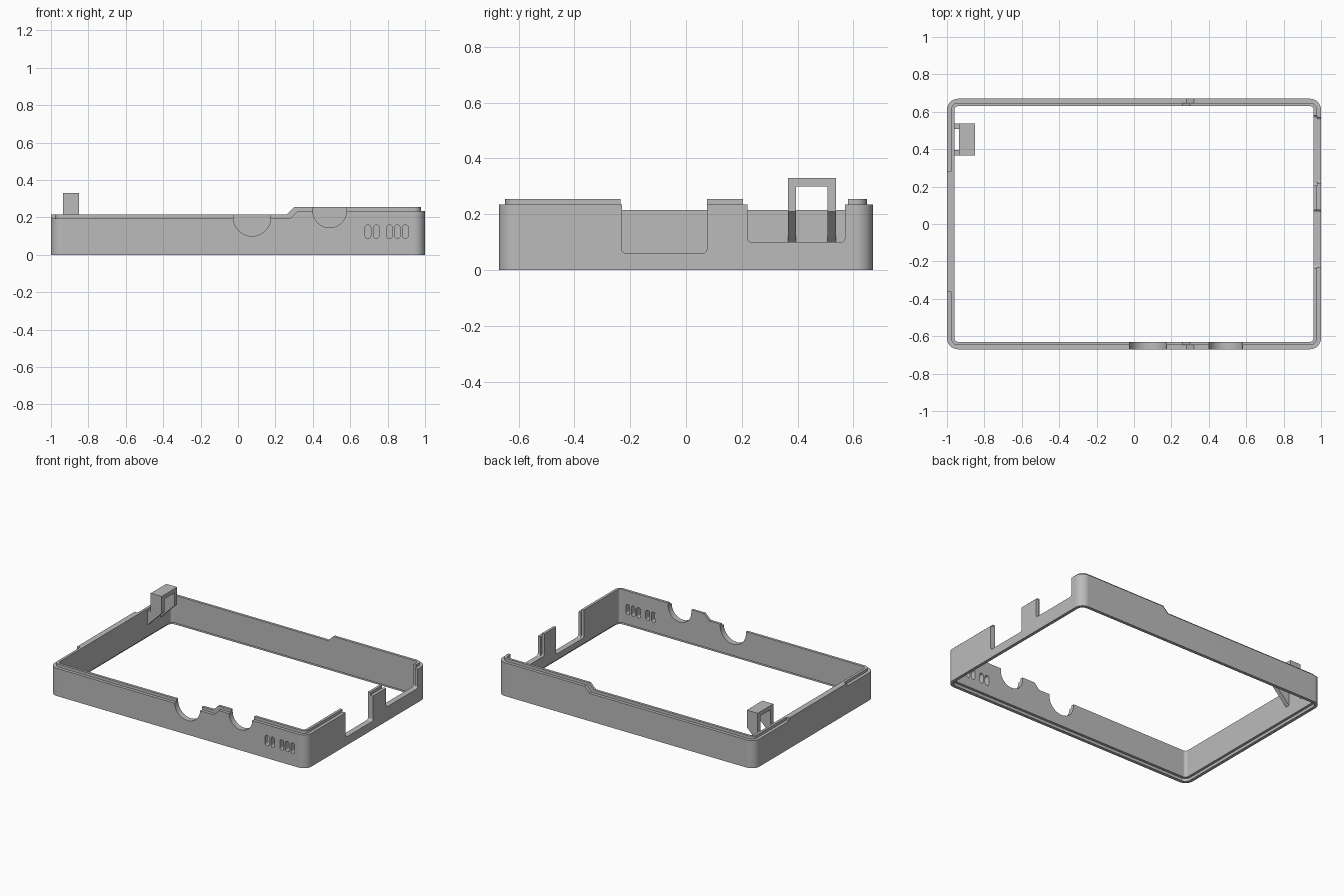
import bpy, bmesh, math

cube = bpy.data.objects.get("Cube")
if cube:
    bpy.data.objects.remove(cube)

grey = bpy.data.materials.new("matte grey")
grey.use_nodes = True
tone = (0.5, 0.5, 0.5, 1)
grey.diffuse_color = tone
grey.node_tree.nodes["Principled BSDF"].inputs["Base Color"].default_value = tone

# Half length, half width and corner radius of the frame
HX, HY, R = 1.0, 0.67, 0.06
STEP, WALL = 0.022, 0.04


def rounded(u0, v0, u1, v1, r, segments=8):
    """Counter-clockwise outline of a rounded rectangle."""
    corners = [(u1 - r, v1 - r), (u0 + r, v1 - r), (u0 + r, v0 + r), (u1 - r, v0 + r)]
    points = []
    for i, (cu, cv) in enumerate(corners):
        for k in range(segments + 1):
            a = (i + k / segments) * math.pi / 2
            points.append((cu + r * math.cos(a), cv + r * math.sin(a)))
    return points


def finish(name, bm):
    bmesh.ops.remove_doubles(bm, verts=bm.verts, dist=1e-5)
    bmesh.ops.recalc_face_normals(bm, faces=bm.faces)
    mesh = bpy.data.meshes.new(name)
    bm.to_mesh(mesh)
    bm.free()
    mesh.materials.append(grey)
    obj = bpy.data.objects.new(name, mesh)
    bpy.context.collection.objects.link(obj)
    return obj


def prism(name, points, axis, lo, hi):
    """Extrude an outline along x, y or z."""
    place = {"x": lambda u, v, w: (w, u, v),
             "y": lambda u, v, w: (u, w, v),
             "z": lambda u, v, w: (u, v, w)}[axis]
    bm = bmesh.new()
    a = [bm.verts.new(place(u, v, lo)) for u, v in points]
    b = [bm.verts.new(place(u, v, hi)) for u, v in points]
    bm.faces.new(a)
    bm.faces.new(b)
    for i in range(len(a)):
        j = (i + 1) % len(a)
        bm.faces.new((a[i], a[j], b[j], b[i]))
    return finish(name, bm)


def box(name, x, y, z):
    return prism(name, [(x[0], z[0]), (x[1], z[0]), (x[1], z[1]), (x[0], z[1])], "y", *y)


def ring(name, outer_inset, inner_inset, z0, z1):
    """Rounded rectangular tube between two insets."""
    bm = bmesh.new()
    loops = []
    for inset, z in ((outer_inset, z0), (outer_inset, z1), (inner_inset, z1), (inner_inset, z0)):
        outline = rounded(inset - HX, inset - HY, HX - inset, HY - inset, R - inset)
        loops.append([bm.verts.new((x, y, z)) for x, y in outline])
    n = len(loops[0])
    for k in range(4):
        a, b = loops[k], loops[(k + 1) % 4]
        for i in range(n):
            j = (i + 1) % n
            bm.faces.new((a[i], a[j], b[j], b[i]))
    return finish(name, bm)


def select(obj):
    bpy.ops.object.select_all(action="DESELECT")
    obj.select_set(True)
    bpy.context.view_layer.objects.active = obj


def cut(obj, cutter):
    mod = obj.modifiers.new("cut", "BOOLEAN")
    mod.operation = "DIFFERENCE"
    mod.solver = "EXACT"
    mod.object = cutter
    select(obj)
    bpy.ops.object.modifier_apply(modifier=mod.name)
    bpy.data.objects.remove(cutter)


def smooth(obj):
    select(obj)
    bpy.ops.object.shade_smooth_by_angle(angle=math.radians(30))
    mod = obj.modifiers.new("even shading", "WEIGHTED_NORMAL")
    mod.keep_sharp = True


def cut_openings(obj, top, ramp, windows):
    # Lowered top edge on the long low section, with a short ramp
    low = top - 0.04
    cut(obj, prism("cutter", [(-1.2, low), (ramp[0], low), (ramp[1], top),
                              (ramp[1], 0.5), (-1.2, 0.5)], "y", -1, 1))
    # Side windows
    for y0, y1, z in windows:
        cut(obj, prism("cutter", rounded(y0, z, y1, 0.5, 0.015, 4), "x", 0.9, 1.1))
    # Round notches in the front
    for x, z, r in ((0.075, 0.1, 0.1), (0.49, 0.145, 0.09)):
        cut(obj, prism("cutter", rounded(x - r, z, x + r, 0.6, r * 0.999, 12), "y", -0.8, -0.55))
    # Row of vent slots
    for x in (0.695, 0.74, 0.81, 0.852, 0.895):
        cut(obj, prism("cutter", rounded(x - 0.015, 0.088, x + 0.015, 0.16, 0.0145, 5),
                       "y", -0.8, -0.55))


# Outer wall, with the recess under the liner forming a rebate
outer_wall = ring("outer_wall", 0, STEP, 0, 0.235)
cut_openings(outer_wall, 0.235, (0.28, 0.32), [(-0.23, 0.075, 0.06), (0.22, 0.57, 0.1)])
smooth(outer_wall)

# Inner liner, standing above the outer wall as a lip
inner_lip = ring("inner_lip", STEP, WALL, 0.02, 0.255)
cut_openings(inner_lip, 0.255, (0.26, 0.3), [(-0.235, 0.075, 0.06), (0.205, 0.58, 0.1)])
smooth(inner_lip)

# Raised strip on the side wall
box("raised_strip", (-HX, STEP - HX), (-0.36, 0.28), (0.195, 0.215))

# Arched clip with two braced legs
brace = [(-0.97, 0.09), (-0.85, 0.21), (-0.85, 0.33), (-0.935, 0.33), (-0.935, 0.2), (-0.97, 0.2)]
for name, y0, y1 in (("front_clip_leg", 0.365, 0.395), ("back_clip_leg", 0.508, 0.538)):
    prism(name, brace, "y", y0, y1)
box("clip_bridge", (-0.935, -0.85), (0.395, 0.508), (0.3, 0.33))
